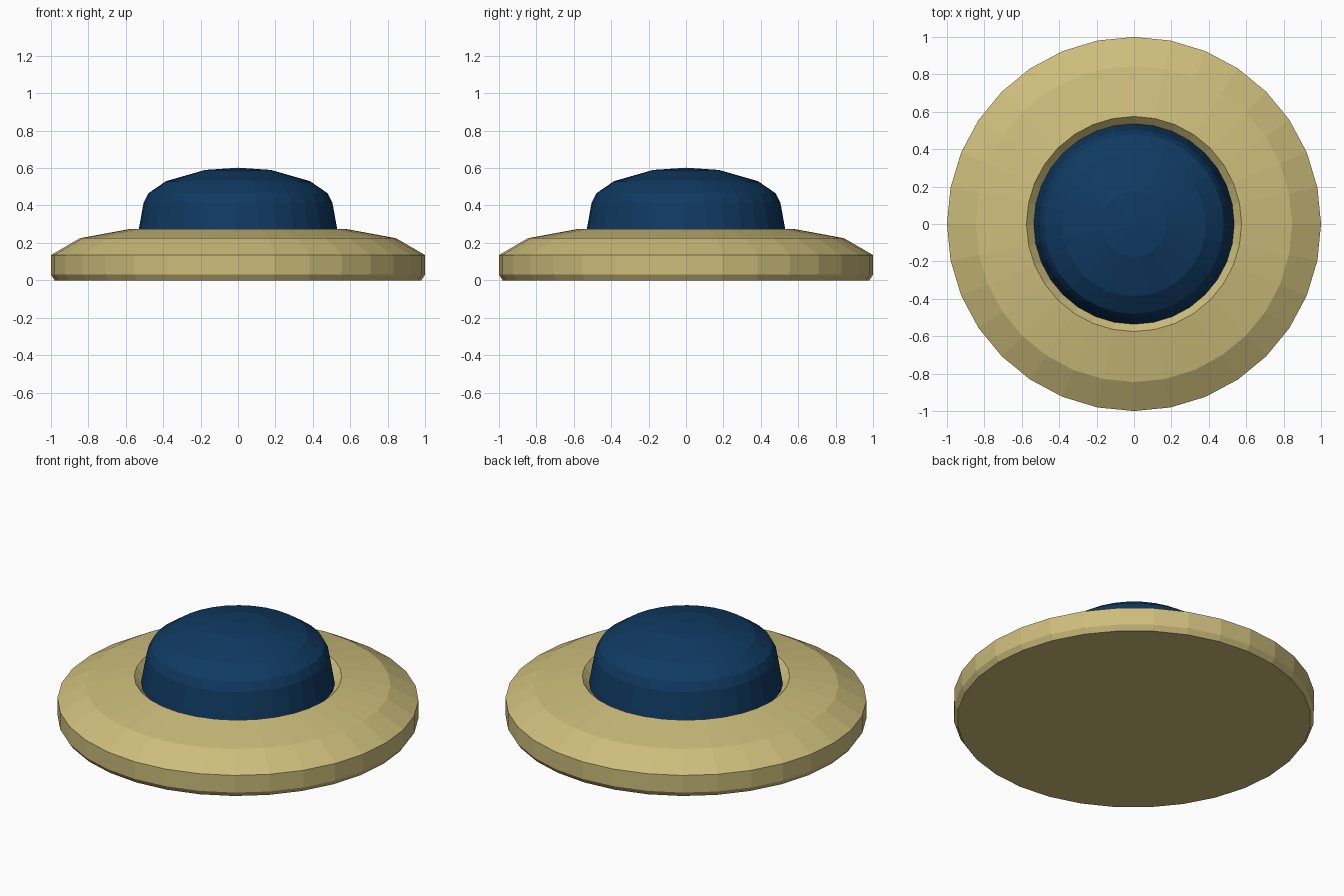
import bpy, bmesh, math

if "Cube" in bpy.data.objects:
    bpy.data.objects.remove(bpy.data.objects["Cube"])

SIDES = 32


def material(name, rgb):
    m = bpy.data.materials.new(name)
    m.diffuse_color = (*rgb, 1)
    m.use_nodes = True
    m.node_tree.nodes["Principled BSDF"].inputs["Base Color"].default_value = m.diffuse_color
    return m


def lathe(name, profile, mat):
    """Spin an (r, z) profile around z; points with r = 0 become poles."""
    bm = bmesh.new()
    rings = []
    for r, z in profile:
        n = SIDES if r > 0 else 1
        rings.append([bm.verts.new((r * math.cos(2 * math.pi * i / SIDES),
                                    r * math.sin(2 * math.pi * i / SIDES), z))
                      for i in range(n)])
    for a, b in zip(rings, rings[1:]):
        for i in range(SIDES):
            j = (i + 1) % SIDES
            quad = [a[i % len(a)], a[j % len(a)], b[j % len(b)], b[i % len(b)]]
            bm.faces.new(list(dict.fromkeys(quad)))
    bmesh.ops.recalc_face_normals(bm, faces=bm.faces)
    mesh = bpy.data.meshes.new(name)
    bm.to_mesh(mesh)
    bm.free()
    mesh.materials.append(mat)
    obj = bpy.data.objects.new(name, mesh)
    bpy.context.collection.objects.link(obj)
    return obj


tan = material("tan", (0.61, 0.51, 0.20))
navy = material("navy blue", (0.005, 0.042, 0.122))

# Wide disc with a sloped top and a chamfered socket for the dome
lathe("base_disc", [(0, 0), (0.98, 0), (1, 0.03), (1, 0.135), (0.845, 0.225),
                    (0.575, 0.275), (0.52, 0.22), (0, 0.22)], tan)

# Rounded dome sitting in the socket
lathe("dome", [(0, 0.21), (0.54, 0.21), (0.53, 0.275), (0.505, 0.415), (0.48, 0.465),
               (0.385, 0.53), (0.175, 0.59), (0, 0.602)], navy)
